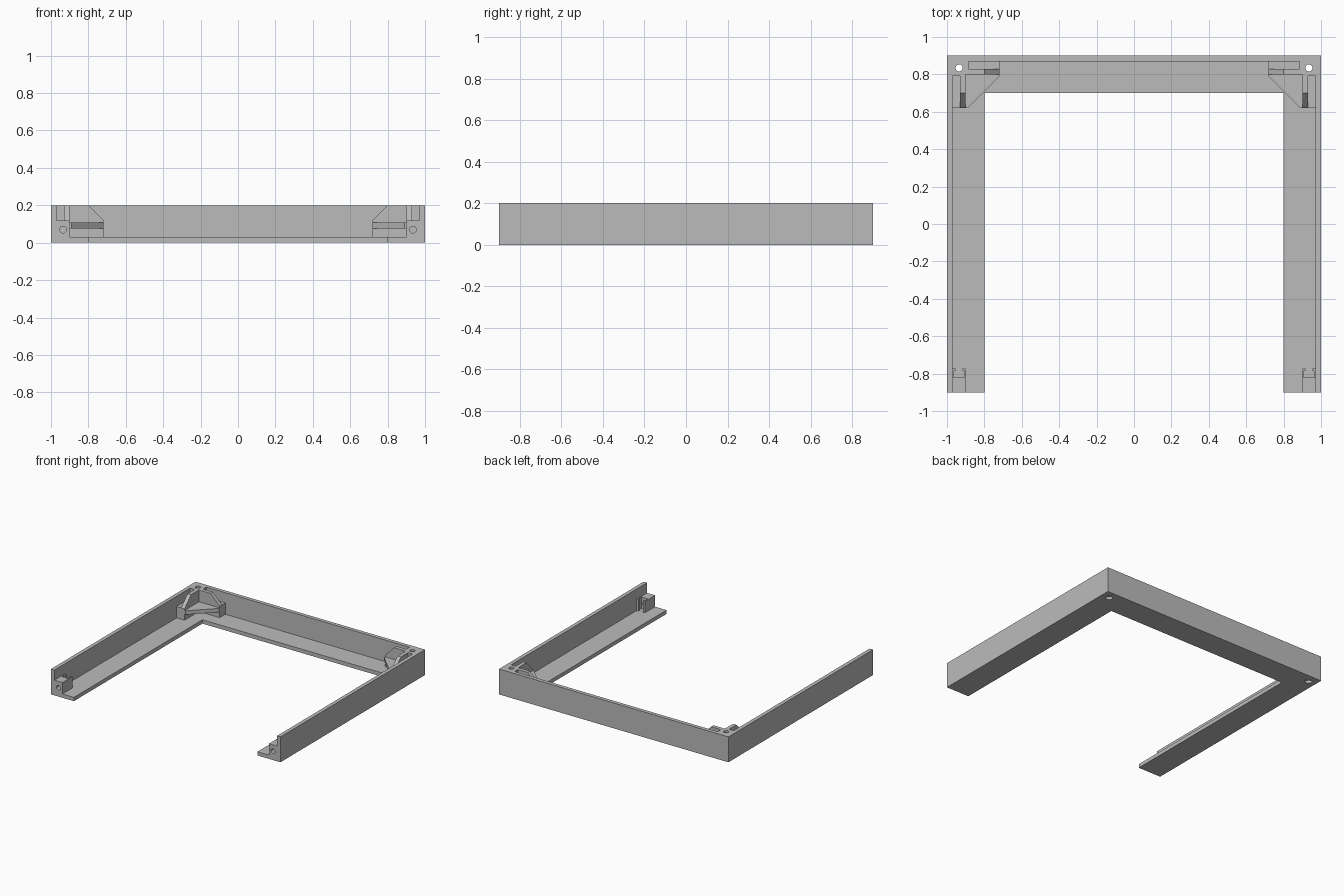
import bpy, bmesh, math
from mathutils import Vector

if "Cube" in bpy.data.objects:
    bpy.data.objects.remove(bpy.data.objects["Cube"])

grey = bpy.data.materials.new("plain grey")
grey.diffuse_color = (0.5, 0.5, 0.5, 1)
grey.use_nodes = True
grey.node_tree.nodes["Principled BSDF"].inputs["Base Color"].default_value = grey.diffuse_color

WALL, LOW, TOP = 0.03, 0.12, 0.20   # wall/floor thickness, ledge height, rim height


def finish(name, bm):
    bmesh.ops.recalc_face_normals(bm, faces=bm.faces)
    me = bpy.data.meshes.new(name)
    bm.to_mesh(me)
    bm.free()
    ob = bpy.data.objects.new(name, me)
    me.materials.append(grey)
    bpy.context.collection.objects.link(ob)
    return ob


def prism(name, pts, lo, hi, axis, side):
    """Extrude a 2D outline along an axis; side=1 mirrors it to the right."""
    def place(a, b, c):
        x, y, z = {"x": (c, a, b), "y": (a, c, b), "z": (a, b, c)}[axis]
        return (x * -side, y, z)
    bm = bmesh.new()
    face = bm.faces.new([bm.verts.new(place(a, b, lo)) for a, b in pts])
    ext = bmesh.ops.extrude_face_region(bm, geom=[face])
    step = Vector(place(0, 0, hi - lo))
    bmesh.ops.translate(bm, vec=step, verts=[v for v in ext["geom"] if isinstance(v, bmesh.types.BMVert)])
    return finish(name, bm)


def box(name, x0, x1, y0, y1, z0, z1, side):
    return prism(name, [(x0, y0), (x1, y0), (x1, y1), (x0, y1)], z0, z1, "z", side)


def circle(a, b, r, n=24):
    return [(a + r * math.cos(2 * math.pi * i / n), b + r * math.sin(2 * math.pi * i / n)) for i in range(n)]


def cut(ob, cutter):
    cutter.hide_render = True
    cutter.hide_set(True)
    mod = ob.modifiers.new("hole", "BOOLEAN")
    mod.operation, mod.solver, mod.object = "DIFFERENCE", "EXACT", cutter


# U-shaped frame: L section swept around three sides with mitred corners
section = [(0, 0), (0.2, 0), (0.2, WALL), (WALL, WALL), (WALL, TOP), (0, TOP)]
stations = [lambda d: (-1 + d, -0.9), lambda d: (-1 + d, 0.9 - d),
            lambda d: (1 - d, 0.9 - d), lambda d: (1 - d, -0.9)]
bm = bmesh.new()
rings = [[bm.verts.new((*s(d), z)) for d, z in section] for s in stations]
for r0, r1 in zip(rings, rings[1:]):
    for i in range(6):
        j = (i + 1) % 6
        bm.faces.new((r0[i], r0[j], r1[j], r1[i]))
bm.faces.new(rings[0])
bm.faces.new(rings[-1])
frame = finish("frame", bm)

for side, tag in ((1, "left"), (-1, "right")):
    s = side
    # corner post with a vertical screw hole running through the floor
    post = prism("corner_post_" + tag,
                 [(-0.97, 0.79), (-0.9, 0.79), (-0.9, 0.8), (-0.885, 0.8), (-0.885, 0.87), (-0.97, 0.87)],
                 WALL, TOP, "z", -s * -1)
    hole = prism("screw_hole_cutter_" + tag, circle(-0.935, 0.835, 0.019), -0.1, 0.3, "z", s)
    recess = prism("screw_recess_cutter_" + tag, circle(-0.935, 0.835, 0.026), -0.1, 0.02, "z", s)
    cut(post, hole)
    cut(frame, hole)
    cut(frame, recess)

    # ledges on both sides of the post
    box("back_ledge_" + tag, -0.885, -0.72, 0.8, 0.87, WALL, LOW, s)
    box("side_ledge_" + tag, -0.97, -0.9, 0.62, 0.79, WALL, LOW, s)

    # ribs with sloped ends, leaving slots along the outer walls
    prism("back_rib_" + tag, [(-0.885, LOW), (-0.72, LOW), (-0.8, TOP), (-0.885, TOP)], 0.8, 0.83, "y", s)
    prism("side_rib_" + tag, [(0.79, LOW), (0.62, LOW), (0.7, TOP), (0.79, TOP)], -0.93, -0.9, "x", s)

    # diagonal gusset plate
    prism("gusset_" + tag, [(-0.9, 0.62), (-0.89, 0.62), (-0.72, 0.79), (-0.72, 0.8), (-0.9, 0.8)],
          0.077, 0.107, "z", s)

    # front block with a horizontal screw hole
    block = box("front_block_" + tag, -0.97, -0.9, -0.9, -0.82, WALL, LOW, s)
    cut(block, prism("front_hole_cutter_" + tag, circle(-0.935, 0.07, 0.018), -1, -0.7, "y", s))

    # pair of hooked clips behind the block
    for edge, inward in ((-0.97, 1), (-0.9, -1)):
        w, h = edge + 0.006 * inward, edge + 0.016 * inward
        prism("clip_" + tag, [(edge, -0.82), (w, -0.82), (w, -0.787), (h, -0.787), (h, -0.772), (edge, -0.772)],
              WALL, LOW, "z", s)
